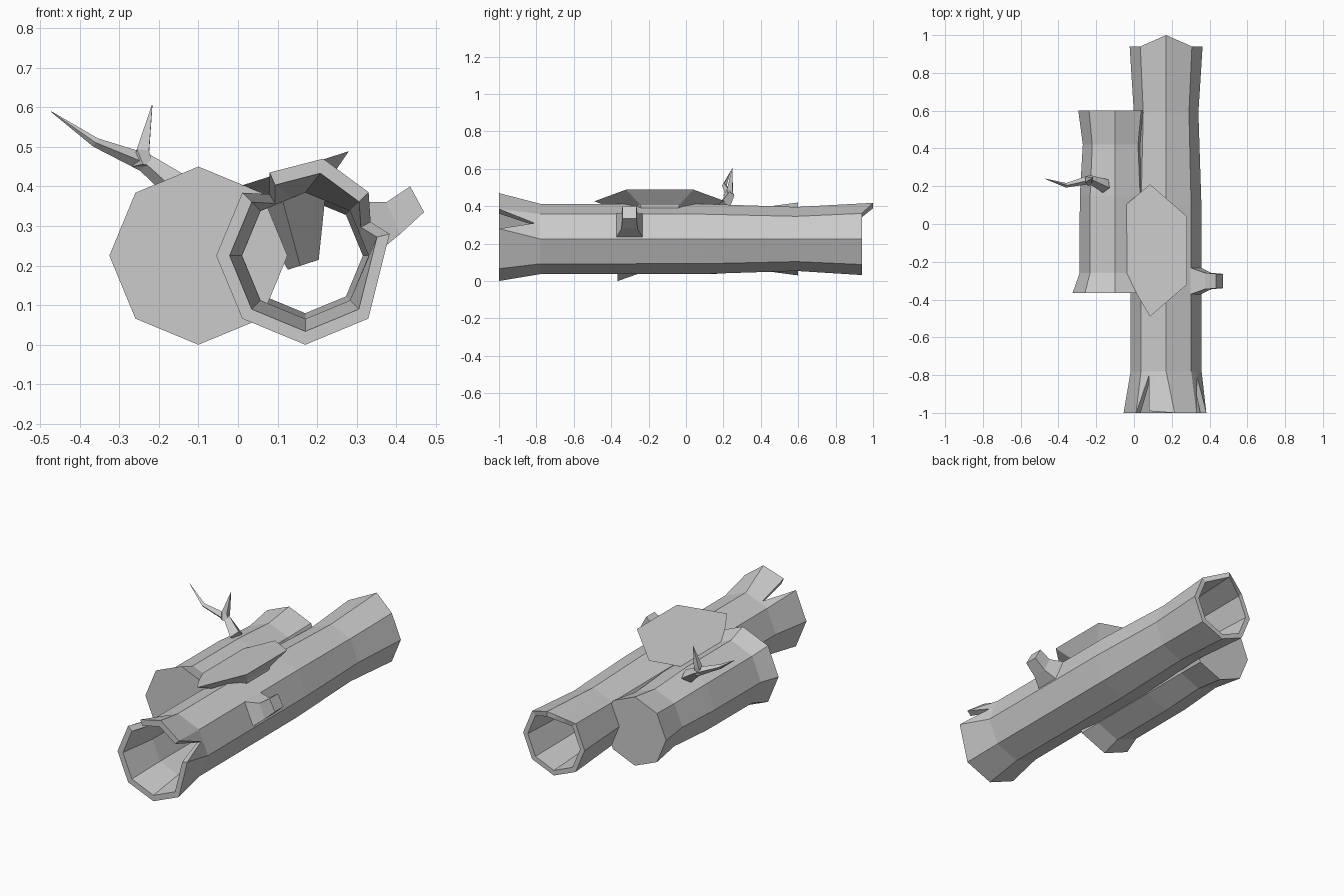
import bpy, bmesh, math
from mathutils import Vector

if "Cube" in bpy.data.objects:
    bpy.data.objects.remove(bpy.data.objects["Cube"])

ZC = 0.225  # height of both log axes


def loft(name, rings, closed=False):
    """Skin equal-length rings of points; cap the ends, or wrap last to first."""
    bm = bmesh.new()
    rows = [[bm.verts.new(p) for p in ring] for ring in rings]
    n = len(rows[0])
    pairs = list(zip(rows, rows[1:])) + ([(rows[-1], rows[0])] if closed else [])
    for a, b in pairs:
        for i in range(n):
            j = (i + 1) % n
            bm.faces.new((a[i], a[j], b[j], b[i]))
    if not closed:
        bm.faces.new(rows[0])
        bm.faces.new(rows[-1])
    bmesh.ops.recalc_face_normals(bm, faces=bm.faces)
    me = bpy.data.meshes.new(name)
    bm.to_mesh(me)
    bm.free()
    ob = bpy.data.objects.new(name, me)
    bpy.context.collection.objects.link(ob)
    return ob


def oct_point(k, r, cx):
    """Point (x, z) on an octagon outline; k runs 0..8 along its corners."""
    i, f = int(k), k - int(k)
    c = [Vector((math.cos(a * math.pi / 4), math.sin(a * math.pi / 4))) for a in (i, i + 1)]
    p = c[0].lerp(c[1], f) * r
    return cx + p.x, ZC + p.y


# Hollow log: octagon with extra columns for the splits in the front rim
CX, WALL = 0.17, 0.85
cols = [0, 0.45, 1, 2, 2.3, 2.65, 3, 4, 5, 6, 7]
torn = {0: (0.383, -1, 0.28), 0.45: (0.335, -0.81, 0.31), 1: (0.33, -1, 0.385),
        2: (0.215, -1, 0.47), 2.3: (0.08, -0.99, 0.435), 2.65: (0.08, -0.8, 0.38)}
outer = []
for y, r in [(-1, 0.225), (-0.78, 0.188), (0.1, 0.187), (0.59, 0.171), (0.94, 0.193)]:
    ring = []
    for k in cols:
        x, z = oct_point(k, r, CX)
        tip = 0.06 * max(0, 1 - abs(k - 2)) if y == 0.94 else 0
        ring.append(torn[k] if y == -1 and k in torn else (x, y + tip, z))
    outer.append(ring)
inner = [[(CX + (x - CX) * WALL, y, ZC + (z - ZC) * WALL) for x, y, z in ring]
         for ring in reversed(outer)]
loft("hollow_log", outer + inner, closed=True)

# Solid short log beside it
loft("short_log", [[(p[0], y, p[1]) for p in (oct_point(k, r, -0.1) for k in range(8))]
                   for y, r in [(-0.365, 0.225), (-0.26, 0.188), (0.15, 0.187),
                                (0.42, 0.171), (0.6, 0.195)]])

# Tilted shelf fungus: hexagonal cap, tapered underside and stem
cap = [(0.085, 0.21), (0.28, 0.04), (0.28, -0.32), (0.085, -0.49), (-0.045, -0.27), (-0.045, 0.1)]
rings = []
for s, drop in [(1, 0), (0.58, 0.06), (0.24, 0.235)]:
    ring = []
    for x, y in cap:
        dx, dy = (x - 0.118) * s, (y + 0.14) * s
        ring.append((0.118 + dx + drop * 0.2, -0.14 + dy, 0.437 + dx * 0.32 - drop))
    rings.append(ring)
loft("shelf_fungus", rings)

# Cut branch stub on the right side
stub = [((0.30, 0.36), (0.355, 0.235), 0.07), ((0.375, 0.36), (0.41, 0.28), 0.043),
        ((0.435, 0.40), (0.47, 0.335), 0.038)]
loft("branch_stub", [[(t[0], -0.302 - w, t[1]), (t[0], -0.302 + w, t[1]),
                      (b[0], -0.302 + w, b[1]), (b[0], -0.302 - w, b[1])]
                     for t, b, w in stub])


# Forked twig on the short log
def twig(name, path):
    rings = []
    for i, (p, r) in enumerate(path):
        a, b = path[max(i - 1, 0)][0], path[min(i + 1, len(path) - 1)][0]
        q = (Vector(b) - Vector(a)).to_track_quat('Z', 'Y')
        rings.append([Vector(p) + q @ Vector((r * math.cos(t * math.pi / 2),
                                              r * math.sin(t * math.pi / 2), 0))
                      for t in range(4)])
    return loft(name, rings)


twig("twig_main", [((-0.15, 0.2, 0.395), 0.038), ((-0.235, 0.235, 0.46), 0.024),
                   ((-0.36, 0.205, 0.511), 0.012), ((-0.472, 0.24, 0.589), 0.001)])
twig("twig_fork", [((-0.24, 0.225, 0.45), 0.026), ((-0.24, 0.235, 0.49), 0.022),
                   ((-0.217, 0.247, 0.605), 0.001)])
